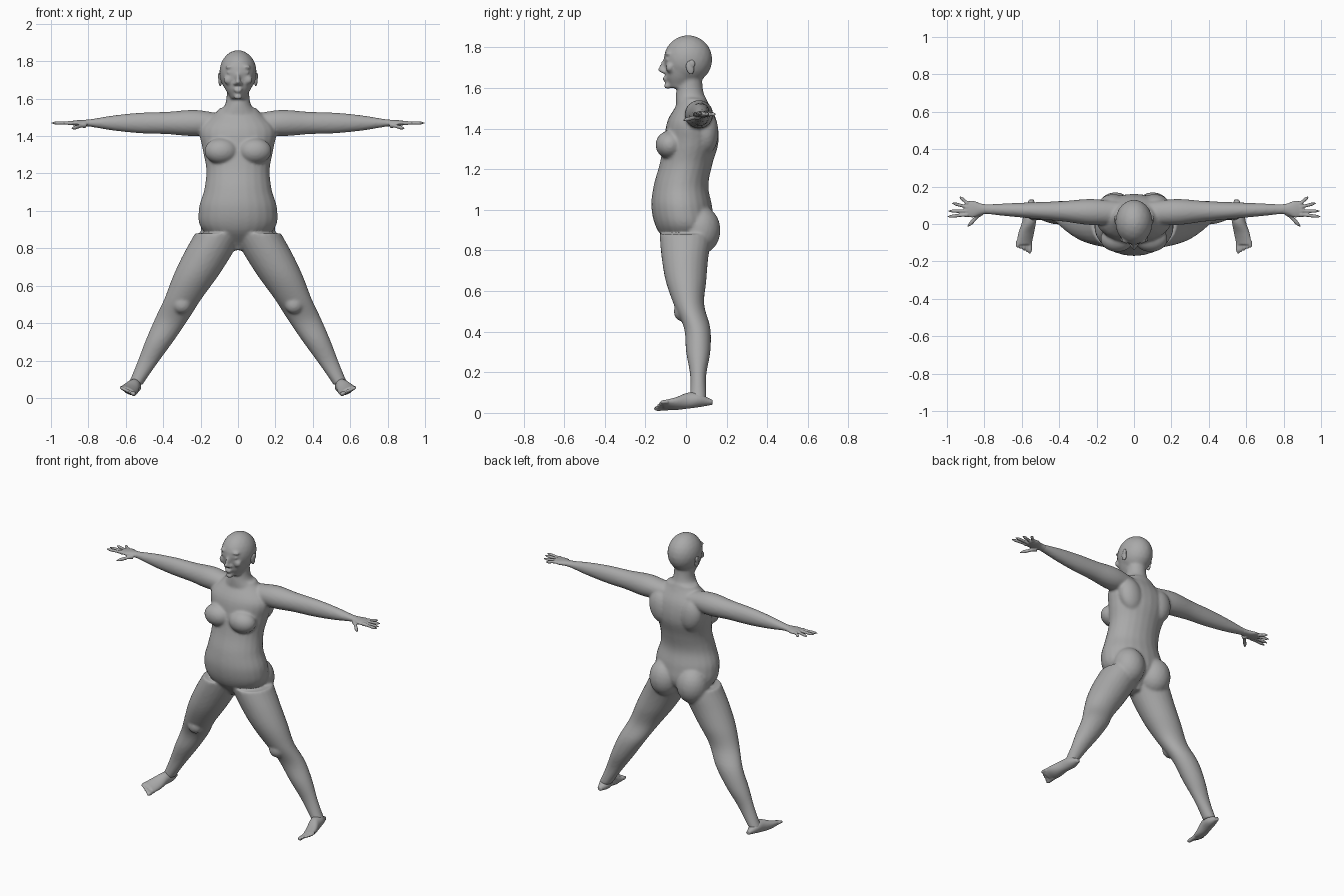
import bpy, bmesh, math
from mathutils import Matrix, Vector

old = bpy.data.objects.get("Cube")
if old:
    bpy.data.objects.remove(old, do_unlink=True)

right, back, up = Matrix.Identity(3)

skin = bpy.data.materials.new("plain grey")
skin.use_nodes = True
grey = (.4, .4, .4, 1)
skin.diffuse_color = grey
skin.node_tree.nodes["Principled BSDF"].inputs["Base Color"].default_value = grey


def smooth(values, steps=5):
    """Curve through evenly spaced values."""
    padded = [values[0], *values, values[-1]]
    curve = []
    for before, start, end, after in zip(padded, padded[1:], padded[2:], padded[3:]):
        slope_in, slope_out = (end - before) / 2, (after - start) / 2
        for step in range(steps):
            t = step / steps
            ease = t * t * (3 - 2 * t)
            curve.append(start + (end - start) * ease
                         + slope_in * t * (1 - t) ** 2 - slope_out * t * t * (1 - t))
    return curve + [values[-1]]


def loft(bm, start, end, across, depth, widths, highs, lows=None, sides=24):
    """Closed elliptical tube; widths, highs and lows are spaced evenly from start to end."""
    start, end = Vector(start), Vector(end)
    lows = lows or [-high for high in highs]
    sections = list(zip(smooth(widths), smooth(highs), smooth(lows)))
    loops = []
    for i, (width, high, low) in enumerate(sections):
        centre = start.lerp(end, i / (len(sections) - 1)) + depth * (high + low) / 2
        loop = []
        for side in range(sides):
            angle = math.tau * side / sides
            offset = across * width * math.cos(angle) + depth * (high - low) / 2 * math.sin(angle)
            loop.append(bm.verts.new(centre + offset))
        loops.append(loop)
    for lower, upper in zip(loops, loops[1:]):
        for i in range(sides):
            j = (i + 1) % sides
            bm.faces.new((lower[i], lower[j], upper[j], upper[i]))
    bm.faces.new(loops[0])
    bm.faces.new(loops[-1])


def blob(bm, centre, size, tilt=0, axis='X'):
    """Ellipsoid, optionally tilted."""
    matrix = Matrix.Translation(centre) @ Matrix.Rotation(tilt, 4, axis) @ Matrix.Diagonal((*size, 1))
    bmesh.ops.create_icosphere(bm, subdivisions=3, radius=1, matrix=matrix)


def digit(bm, base, tip, thick, thin):
    """Tapered finger or toe with a rounded end."""
    direction = (tip - base).normalized()
    across = direction.cross(up).normalized()
    radii = [thick, thin, thin, thin, thin / 3]
    loft(bm, base, tip, across, direction.cross(across), radii, radii, sides=12)


def finish(name, bm, voxel, passes):
    """Fuse the overlapping volumes into one smooth skin."""
    bmesh.ops.recalc_face_normals(bm, faces=bm.faces)
    mesh = bpy.data.meshes.new(name)
    bm.to_mesh(mesh)
    bm.free()
    mesh.materials.append(skin)
    part = bpy.data.objects.new(name, mesh)
    bpy.context.collection.objects.link(part)
    fuse = part.modifiers.new("Fuse", 'REMESH')
    fuse.mode = 'VOXEL'
    fuse.voxel_size = voxel
    fuse.use_smooth_shade = True
    relax = part.modifiers.new("Relax", 'SMOOTH')
    relax.factor = .5
    relax.iterations = passes


body = bmesh.new()

# Torso, from crotch to collar
loft(body, (0, 0, .79), (0, 0, 1.55), right, back,
     widths=[.03, .19, .21, .18, .17, .19, .2, .1],
     highs=[.04, .13, .13, .11, .13, .16, .15, .1],
     lows=[-.05, -.14, -.17, -.16, -.13, -.11, -.09, -.03])

# Neck, skull and jaw
loft(body, (0, 0, 1.5), (0, 0, 1.7), right, back,
     widths=[.12, .07, .06, .06], highs=[.12, .09, .08, .09], lows=[-.05, -.05, -.04, -.03])
blob(body, (0, .01, 1.74), (.1, .12, .12))
loft(body, (0, 0, 1.6), (0, 0, 1.76), right, back,
     widths=[.04, .07, .09, .09], highs=[.02, .07, .1, .1], lows=[-.08, -.1, -.1, -.1])

# Nose, lips and chin
blob(body, (0, -.12, 1.69), (.015, .02, .015))
blob(body, (0, -.11, 1.71), (.01, .02, .03), tilt=-.3)
for height in (1.64, 1.65):
    blob(body, (0, -.105, height), (.025, .01, .006))
blob(body, (0, -.09, 1.61), (.025, .02, .015))

for s in (1, -1):
    # Nostrils, brows, eyes and cheeks
    blob(body, (s * .015, -.11, 1.68), (.01, .015, .01))
    blob(body, (s * .04, -.09, 1.77), (.03, .015, .01))
    blob(body, (s * .04, -.09, 1.74), (.02, .015, .01))
    blob(body, (s * .05, -.08, 1.7), (.03, .02, .025))

    # Chest, shoulder blades and buttocks
    blob(body, (s * .09, -.08, 1.32), (.09, .07, .07))
    blob(body, (s * .11, .1, 1.38), (.08, .06, .11), tilt=s * .2, axis='Y')
    blob(body, (s * .1, .07, .9), (.1, .1, .12))

    # Arm, from shoulder to wrist
    loft(body, (s * .08, .06, 1.47), (s * .82, .08, 1.47), back, up,
         widths=[.06, .07, .055, .045, .035, .025],
         highs=[.05, .07, .06, .055, .04, .017])

    # Leg, from hip to ankle, with knee cap
    loft(body, (s * .1, 0, .88), (s * .55, 0, .07), right, back,
         widths=[.13, .13, .12, .1, .09, .075, .055, .04],
         highs=[.13, .11, .1, .09, .12, .12, .1, .1],
         lows=[-.13, -.12, -.1, -.06, -.01, 0, .02, .02])
    blob(body, (s * .3, -.02, .5), (.05, .04, .05))

finish("body", body, .008, 7)

for s, side in ((1, "left"), (-1, "right")):
    # Hand with fanned fingers and a lowered thumb
    hand = bmesh.new()
    loft(hand, (s * .78, .08, 1.47), (s * .9, .08, 1.47), back, up,
         widths=[.025, .03, .045, .04], highs=[.02, .017, .015, .01])
    for k in range(4):
        fan = .09 * k * k - .1
        reach = .11 - .006 * k * k
        base = Vector((s * .89, .05 + .02 * k, 1.47))
        digit(hand, base, base + Vector((s * math.cos(fan), math.sin(fan), 0)) * reach, .013, .009)
    digit(hand, Vector((s * .82, .06, 1.46)), Vector((s * .89, -.015, 1.44)), .018, .01)
    finish(side + "_hand", hand, .004, 3)

    # Foot, rolled to follow the leg
    roll = math.radians(26)
    across = Vector((s * math.cos(roll), 0, math.sin(roll)))
    instep = Vector((-s * math.sin(roll), 0, math.cos(roll)))
    foot = bmesh.new()
    loft(foot, (s * .55, .13, .05), (s * .59, -.11, .035), across, instep,
         widths=[.015, .036, .037, .045, .045],
         highs=[.015, .05, .06, .035, .02],
         lows=[-.01, -.015, -.02, -.02, -.01])
    for k in range(5):
        base = Vector((s * .59, -.09, .04)) + across * .018 * (k - 2)
        thick = .01 if k else .014
        digit(foot, base, base + Vector((0, .008 * k - .07, -.004)), thick, thick * .9)
    finish(side + "_foot", foot, .005, 3)

    # Ear
    ear = bmesh.new()
    blob(ear, (s * .095, .02, 1.7), (.01, .02, .035), tilt=.2)
    blob(ear, (s * .1, .03, 1.72), (.008, .015, .02), tilt=.2)
    finish(side + "_ear", ear, .004, 2)
